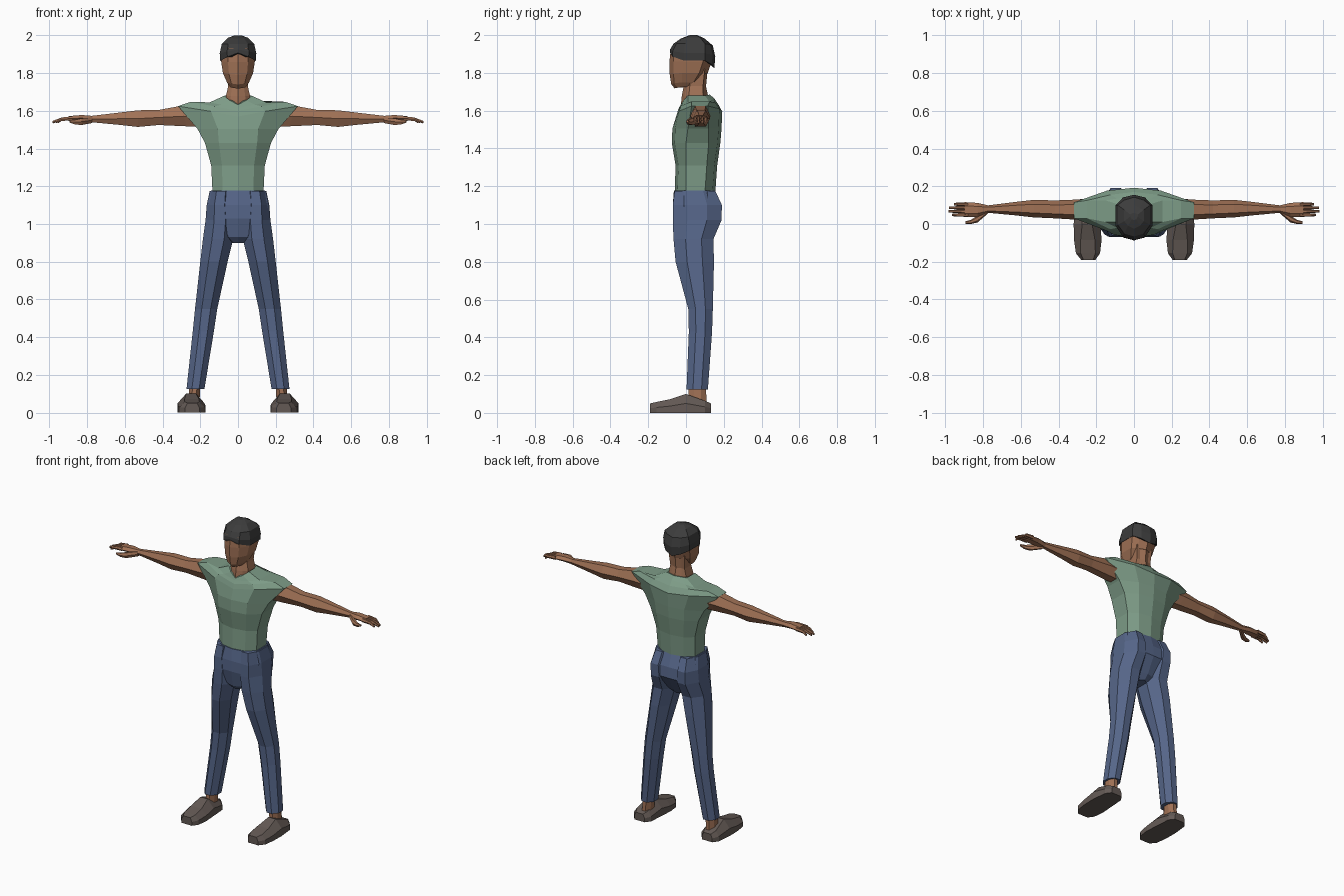
import bpy, bmesh, math


def material(name, rgb):
    m = bpy.data.materials.new(name)
    m.diffuse_color = (*rgb, 1)
    return m


SKIN = material("brown skin", (0.35, 0.165, 0.091))
SHIRT = material("green cloth", (0.205, 0.33, 0.242))
DENIM = material("blue denim", (0.092, 0.132, 0.25))
SHOE = material("grey brown leather", (0.127, 0.102, 0.091))
HAIR = material("dark hair", (0.045, 0.045, 0.045))


def loft(name, rings, mat, side=1):
    """Skin a list of equal-length rings, closed at both ends."""
    bm = bmesh.new()
    loops = [[bm.verts.new((side * x, y, z)) for x, y, z in r] for r in rings]
    n = len(loops[0])
    for a, b in zip(loops, loops[1:]):
        for i in range(n):
            j = (i + 1) % n
            bm.faces.new((a[i], a[j], b[j], b[i]))
    bm.faces.new(loops[0])
    bm.faces.new(loops[-1])
    bmesh.ops.recalc_face_normals(bm, faces=bm.faces)
    me = bpy.data.meshes.new(name)
    bm.to_mesh(me)
    bm.free()
    me.materials.append(mat)
    bpy.context.collection.objects.link(bpy.data.objects.new(name, me))


def pair(name, rings, mat):
    loft("left_" + name, rings, mat, 1)
    loft("right_" + name, rings, mat, -1)


def body(w, yf, ya, yb, yr, zf, zs=None, zb=None, k=0.6, c=0.015):
    """Symmetric ten-sided ring: front yf, side span ya..yb, rear yr."""
    zs = zf if zs is None else zs
    zb = zs if zb is None else zb
    half = [(k * w, yf + c, (zf + zs) / 2), (w, ya, zs), (w, yb, zs),
            (k * w, yr - c, (zs + zb) / 2)]
    return ([(0, yf, zf)] + half + [(0, yr, zb)]
            + [(-x, y, z) for x, y, z in reversed(half)])


def octagon(x0, x1, y0, y1, z, c=0.3):
    """Chamfered level rectangle."""
    dx, dy = (x1 - x0) * c, (y1 - y0) * c
    return [(x0 + dx, y0, z), (x1 - dx, y0, z), (x1, y0 + dy, z), (x1, y1 - dy, z),
            (x1 - dx, y1, z), (x0 + dx, y1, z), (x0, y1 - dy, z), (x0, y0 + dy, z)]


def hexagon(x, y0, y1, z0, z1, lean=0.0):
    """Six-sided ring across the x axis; lean pushes the top outward."""
    ym, zm, d = (y0 + y1) / 2, (z0 + z1) / 2, (y1 - y0) * 0.25
    pts = [(y0, zm), (ym - d, z0), (ym + d, z0), (y1, zm), (ym + d, z1), (ym - d, z1)]
    return [(x + lean * (z - zm), y, z) for y, z in pts]


# Shirt: torso flaring into sloped sleeve openings, then in to the collar
loft("shirt", [
    body(0.135, -0.06, 0.0, 0.10, 0.155, 1.165),
    body(0.142, -0.055, 0.0, 0.11, 0.165, 1.31),
    body(0.175, -0.075, 0.0, 0.12, 0.182, 1.43, k=0.58),
    body(0.215, -0.072, 0.01, 0.12, 0.188, 1.505, k=0.5),
    body(0.318, -0.052, 0.03, 0.115, 0.192, 1.57, 1.625, 1.595, k=0.45),
    body(0.25, -0.043, 0.03, 0.125, 0.17, 1.60, 1.648, 1.635, k=0.5),
    body(0.15, -0.035, 0.01, 0.125, 0.15, 1.62, 1.645, 1.665),
    body(0.073, -0.028, 0.01, 0.10, 0.125, 1.632, 1.68, 1.685),
], SHIRT)

# Trousers: pelvis with seat and crotch, then two tapering legs
loft("trouser_hips", [
    body(0.142, -0.064, -0.01, 0.11, 0.155, 1.178),
    body(0.16, -0.07, -0.01, 0.12, 0.18, 1.10, c=0.002),
    body(0.15, -0.07, -0.01, 0.12, 0.185, 1.03, c=0.002),
    body(0.085, -0.055, -0.01, 0.10, 0.13, 0.93),
    body(0.035, -0.03, 0.0, 0.08, 0.10, 0.90),
], DENIM)
pair("trouser_leg", [
    octagon(0.03, 0.150, -0.06, 0.155, 1.176),
    octagon(0.03, 0.166, -0.07, 0.19, 1.10),
    octagon(0.02, 0.172, -0.07, 0.188, 1.02),
    octagon(0.025, 0.186, -0.066, 0.145, 0.92),
    octagon(0.055, 0.200, -0.055, 0.148, 0.80),
    octagon(0.110, 0.228, 0.012, 0.142, 0.55),
    octagon(0.128, 0.240, 0.015, 0.138, 0.43),
    octagon(0.178, 0.273, 0.003, 0.116, 0.125),
], DENIM)

# Ankles
pair("ankle", [octagon(0.205, 0.265, 0.01, 0.11, 0.03),
               octagon(0.200, 0.258, 0.015, 0.105, 0.15)], SKIN)


# Shoes: cross-sections from toe to heel
def shoe_ring(y, x0, x1, z, t):
    return [(x0, y, 0), (x1, y, 0), (x1, y, z * 0.5), (x1 - t, y, z),
            (x0 + t, y, z), (x0, y, z * 0.5)]


pair("shoe", [
    shoe_ring(-0.19, 0.205, 0.280, 0.050, 0.012),
    shoe_ring(-0.155, 0.180, 0.308, 0.058, 0.025),
    shoe_ring(-0.085, 0.172, 0.318, 0.072, 0.035),
    shoe_ring(0.0, 0.178, 0.320, 0.100, 0.045),
    shoe_ring(0.10, 0.185, 0.310, 0.064, 0.022),
    shoe_ring(0.133, 0.210, 0.285, 0.050, 0.012),
], SHOE)

# Arms from inside the sleeve to the wrist
pair("arm", [
    hexagon(0.20, 0.02, 0.13, 1.515, 1.625, 0.6),
    hexagon(0.29, 0.022, 0.13, 1.518, 1.625, 0.4),
    hexagon(0.42, 0.03, 0.125, 1.525, 1.605),
    hexagon(0.53, 0.035, 0.128, 1.515, 1.603),
    hexagon(0.62, 0.045, 0.118, 1.525, 1.592),
    hexagon(0.78, 0.06, 0.098, 1.540, 1.573),
], SKIN)

# Hands: palm, four fingers and a thumb
pair("palm", [
    hexagon(0.77, 0.06, 0.098, 1.540, 1.573),
    hexagon(0.83, 0.038, 0.112, 1.545, 1.578),
    hexagon(0.90, 0.036, 0.116, 1.545, 1.572),
], SKIN)
for i, tip in enumerate((0.965, 0.985, 0.98, 0.955)):
    y = 0.048 + i * 0.019
    pair(f"finger_{i + 1}", [
        hexagon(0.88, y - 0.010, y + 0.010, 1.549, 1.571),
        hexagon(0.935, y - 0.009, y + 0.009, 1.547, 1.565),
        hexagon(tip, y - 0.006, y + 0.006, 1.534, 1.546),
    ], SKIN)
pair("thumb", [
    hexagon(0.775, 0.055, 0.085, 1.535, 1.565),
    hexagon(0.83, 0.008, 0.045, 1.525, 1.560),
    hexagon(0.865, 0.0, 0.022, 1.528, 1.552),
    hexagon(0.895, 0.0, 0.014, 1.538, 1.549),
], SKIN)

# Neck, reaching down into the collar
loft("neck", [
    body(0.066, -0.030, 0.015, 0.09, 0.118, 1.60),
    body(0.064, -0.022, 0.015, 0.09, 0.116, 1.68),
    body(0.052, -0.012, 0.02, 0.09, 0.106, 1.73),
    body(0.058, -0.015, 0.02, 0.10, 0.115, 1.82),
], SKIN)

# Head: chin, jaw, cheeks and brow
loft("head", [
    body(0.040, -0.060, -0.025, 0.0, 0.03, 1.718, 1.725, 1.75),
    body(0.058, -0.078, -0.02, 0.04, 0.075, 1.74, 1.75, 1.775),
    body(0.080, -0.086, -0.02, 0.07, 0.115, 1.79, 1.80, 1.80, c=0.02),
    body(0.089, -0.088, -0.01, 0.09, 0.135, 1.86, c=0.022),
    body(0.086, -0.080, -0.01, 0.09, 0.135, 1.93),
], SKIN)

# Hair cap with a tilted lower edge
loft("hair", [
    body(0.094, -0.086, -0.01, 0.10, 0.150, 1.908, 1.865, 1.825, c=0.014),
    body(0.097, -0.084, -0.01, 0.10, 0.155, 1.925, 1.905, 1.885, c=0.014),
    body(0.086, -0.066, -0.005, 0.10, 0.142, 1.955, 1.955, 1.945),
    body(0.052, -0.025, 0.015, 0.075, 0.098, 1.983, 1.988, 1.982),
    body(0.020, 0.02, 0.04, 0.05, 0.06, 2.0, c=0.005),
], HAIR)
